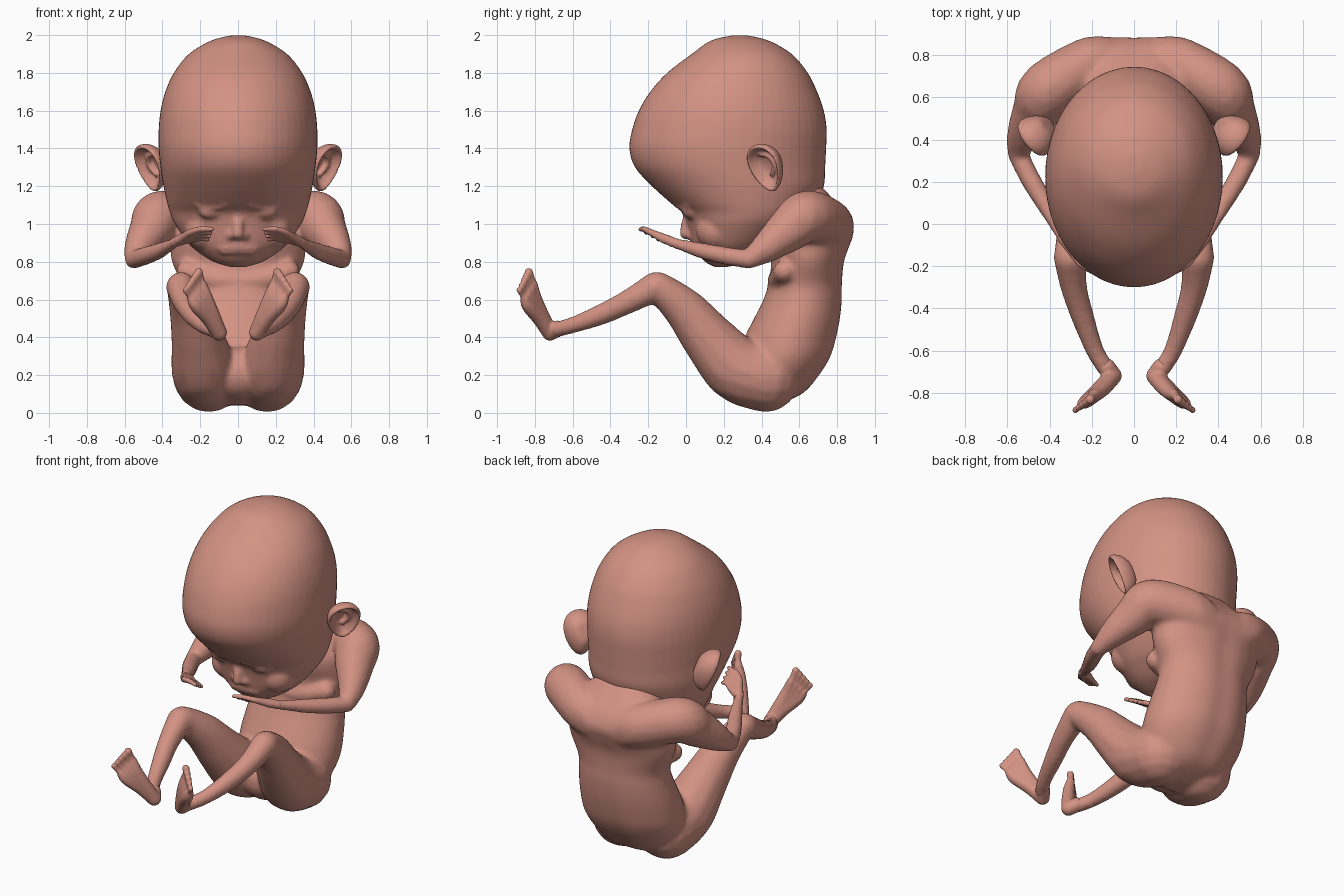
import bpy, bmesh, math
from mathutils import Vector

if "Cube" in bpy.data.objects:
    bpy.data.objects.remove(bpy.data.objects["Cube"])

skin = bpy.data.materials.new("skin")
skin.diffuse_color = (0.65, 0.288, 0.228, 1)
skin.use_nodes = True
skin.node_tree.nodes["Principled BSDF"].inputs["Base Color"].default_value = skin.diffuse_color


def spline(rows, steps):
    """Catmull-Rom interpolation of tuples of any length."""
    out = []
    for i in range(len(rows) - 1):
        p = [rows[max(0, min(len(rows) - 1, i + k))] for k in (-1, 0, 1, 2)]
        for j in range(steps):
            t = j / steps
            out.append([0.5 * (2 * b + (c - a) * t + (2 * a - 5 * b + 4 * c - d) * t * t
                               + (3 * b - a - 3 * c + d) * t ** 3) for a, b, c, d in zip(*p)])
    out.append(list(rows[-1]))
    return out


class Clay:
    """Collects overlapping closed shells that are later fused."""

    def __init__(self):
        self.verts, self.faces = [], []

    def rings(self, rings):
        """Bridge rings of points and close both ends."""
        o, n, m = len(self.verts), len(rings[0]), len(rings)
        for ring in rings:
            self.verts.extend(ring)
        for j in range(m - 1):
            for i in range(n):
                a, b = o + j * n + i, o + j * n + (i + 1) % n
                self.faces.append((a, b, b + n, a + n))
        self.faces.append(tuple(range(o + n - 1, o - 1, -1)))
        self.faces.append(tuple(range(o + (m - 1) * n, o + m * n)))

    def ball(self, x, y, z, r, scale=(1, 1, 1), n=14, m=8):
        rings = []
        for j in range(m + 1):
            lat = math.pi * (max(0.08, min(m - 0.08, j)) / m - 0.5)
            c, h = r * math.cos(lat), r * math.sin(lat)
            rings.append([(x + c * scale[0] * math.cos(2 * math.pi * i / n),
                           y + c * scale[1] * math.sin(2 * math.pi * i / n),
                           z + h * scale[2]) for i in range(n)])
        self.rings(rings)

    def limb(self, path, s=1, steps=6):
        """Rounded limb through (x, y, z, radius) points, mirrored by s."""
        for x, y, z, r in spline(path, steps):
            self.ball(s * x, y, z, r)

    def slices(self, rows, groove=0.0, n=56):
        """Stack of oval slices: (z, front y, back y, half width)."""
        rings = []
        for z, y0, y1, w in spline(rows, 5):
            ring = []
            for i in range(n):
                a = 2 * math.pi * i / n
                x, y = w * math.cos(a), (y0 + y1) / 2 + (y1 - y0) / 2 * math.sin(a)
                if math.sin(a) > 0:
                    y -= groove * math.exp(-(x / 0.07) ** 2)
                ring.append((x, y, z))
            rings.append(ring)
        self.rings(rings)

    def finish(self, name, voxel, smooth):
        me = bpy.data.meshes.new(name)
        me.from_pydata([tuple(v) for v in self.verts], [], self.faces)
        bm = bmesh.new()
        bm.from_mesh(me)
        bmesh.ops.recalc_face_normals(bm, faces=bm.faces)
        bm.to_mesh(me)
        bm.free()
        me.materials.append(skin)
        ob = bpy.data.objects.new(name, me)
        bpy.context.collection.objects.link(ob)
        m = ob.modifiers.new("fuse", 'REMESH')
        m.mode, m.voxel_size, m.use_smooth_shade = 'VOXEL', voxel, True
        m = ob.modifiers.new("soften", 'SMOOTH')
        m.factor, m.iterations = 0.5, smooth


# Body: torso, arms and legs fused together
body = Clay()
body.slices([(.04, .34, .48, .10), (.1, .27, .625, .22), (.2, .26, .715, .295), (.3, .28, .775, .325),
             (.4, .31, .805, .325), (.5, .36, .825, .315), (.6, .41, .835, .30), (.68, .435, .835, .30),
             (.8, .45, .845, .35), (.9, .42, .88, .36), (.97, .42, .895, .36), (1.05, .45, .86, .32),
             (1.12, .48, .80, .25), (1.2, .52, .73, .16)], groove=0.012)
for s in (1, -1):
    # shoulder blade, shoulder, upper arm
    body.limb([(.12, .76, .96, .13), (.22, .75, 1.0, .135), (.405, .64, 1.04, .138),
               (.455, .55, .975, .12), (.52, .43, .88, .083), (.552, .335, .812, .05)], s)
    # forearm
    body.limb([(.552, .335, .812, .05), (.495, .22, .83, .05), (.425, .10, .855, .045),
               (.365, -.01, .885, .034), (.33, -.08, .905, .028)], s)
    # buttock, thigh and knee
    body.limb([(.155, .42, .19, .187), (.18, .27, .235, .175), (.21, .13, .38, .145),
               (.25, 0, .54, .115), (.295, -.13, .655, .084), (.302, -.165, .666, .08)], s)
    # shin and ankle
    body.limb([(.302, -.165, .666, .08), (.285, -.3, .592, .065), (.24, -.45, .52, .056),
               (.185, -.6, .465, .045), (.13, -.69, .44, .043)], s)
# pelvis and lower belly between the thighs
body.ball(0, .30, .21, .15, (1.2, 1, .95), 28, 16)
# chest fold under the chin
body.limb([(-.27, .52, .75, .06), (-.14, .49, .71, .055), (0, .485, .70, .055),
           (.14, .49, .71, .055), (.27, .52, .75, .06)])
body.finish("body", 0.014, 10)

# Head: skull slices with nose, lids and lips added
HEAD = [(.772, .15, .22, .04), (.8, .10, .32, .13), (.85, .055, .42, .21), (.9, .03, .50, .265),
        (1.0, .005, .61, .335), (1.06, -.02, .66, .36), (1.11, -.08, .69, .375), (1.2, -.18, .73, .395),
        (1.3, -.27, .737, .41), (1.4, -.30, .742, .42), (1.5, -.285, .745, .42), (1.6, -.25, .73, .41),
        (1.7, -.19, .695, .385), (1.8, -.10, .645, .34), (1.9, .03, .56, .26), (1.97, .13, .44, .145),
        (1.998, .24, .33, .04)]


def face_y(x, z):
    """Front surface of the head at x, z."""
    a, b = next((p, q) for p, q in zip(HEAD, HEAD[1:]) if p[0] <= z <= q[0])
    t = (z - a[0]) / (b[0] - a[0])
    y0, y1, w = (a[k] + (b[k] - a[k]) * t for k in (1, 2, 3))
    return (y0 + y1) / 2 - (y1 - y0) / 2 * math.sqrt(max(0, 1 - (x / w) ** 2))


head = Clay()
head.slices(HEAD)
# nose
head.limb([(0, .015, 1.06, .024), (0, .0, 1.0, .028), (0, -.002, .95, .033)])
for s in (1, -1):
    head.ball(s * .036, .018, .94, .022)
    # closed eyelids and lash ridge
    head.ball(s * .14, face_y(.14, 1.07) + .035, 1.07, .06, (1.2, .8, .75), 24, 14)
    head.limb([(x, face_y(x, z) - .002, z, .009) for x, z in
               ((.07, 1.092), (.11, 1.082), (.16, 1.082), (.22, 1.096))], s)
    # cheeks
    head.ball(s * .17, face_y(.17, .97) + .105, .97, .11, (1, 1, 1), 32, 20)
# lips
for z, w, r in ((.88, .10, .014), (.857, .085, .015)):
    head.limb([(w * k / 2, face_y(w * k / 2, z) + .002, z - .004 * abs(k), r * (1 - .12 * abs(k)))
               for k in (-2, -1, 0, 1, 2)])
head.finish("head", 0.013, 3)

# Ears: cupped shells with a rolled rim
up = Vector((.25, -.32, .91)).normalized()
out = Vector((.60, .78, 0))
out = (out - up * out.dot(up)).normalized()
front = out.cross(up).normalized()
if front.y > 0:
    front = -front
for s, side in ((1, "left"), (-1, "right")):
    ear = Clay()
    rings = []
    for k, d in spline([(.15, -.08), (.5, -.075), (.85, -.04), (1, .0), (.98, .02), (.88, .022),
                        (.78, .0), (.5, -.03), (.1, -.04)], 3):
        ring = []
        for i in range(36):
            a = 2 * math.pi * i / 36
            p = Vector((.462, .425, 1.30)) + up * (.134 * k * math.sin(a)) + front * d \
                + out * (.098 * k * math.cos(a) * (1 + .25 * math.sin(a)))
            ring.append((s * p.x, p.y, p.z))
        rings.append(ring)
    ear.rings(rings)
    # inner fold
    c = Vector((.458, .42, 1.30))
    ear.limb([(*(c + up * u + out * o + front * -.022), .014) for u, o in
              ((.07, -.02), (.05, .03), (0, .045), (-.05, .01))], s)
    ear.finish(side + "_ear", 0.008, 3)

for s, side in ((1, "left"), (-1, "right")):
    # Hand: palm, four fingers and a thumb
    hand = Clay()
    for k in range(4):
        knuckle = (.235 + .004 * k, -.185 + .026 * k, .955 - .013 * k, .018)
        hand.limb([(.335, -.07, .903, .027), (.285, -.135 + .016 * k, .932 - .006 * k, .023), knuckle], s)
        hand.limb([knuckle, (.185 + .004 * k, -.222 + .028 * k, .972 - .016 * k, .0155),
                   (.138 + .008 * k, -.242 + .032 * k, .972 - .018 * k, .012)], s)
    hand.limb([(.31, -.11, .915, .022), (.255, -.185, .955, .018), (.20, -.225, .975, .013)], s)
    hand.finish(side + "_hand", 0.007, 2)

    # Foot: heel, sole and five toes
    foot = Clay()
    foot.limb([(.13, -.68, .445, .044), (.10, -.72, .425, .043)], s)
    for k in range(4):
        t = k / 3
        foot.limb([(.10, -.72, .425, .043), (.135 + .02 * t, -.765 - .01 * t, .52 - .02 * t, .04),
                   (.17 + .05 * t, -.80 - .035 * t, .615 - .05 * t, .035),
                   (.19 + .055 * t, -.81 - .042 * t, .68 - .075 * t, .026)], s)
    for k in range(5):
        t = k / 4
        r = .023 - .007 * t
        foot.limb([(.19 + .058 * t, -.81 - .045 * t, .68 - .075 * t, r),
                   (.20 + .066 * t, -.82 - .052 * t, .715 - .085 * t, r * .85),
                   (.208 + .07 * t, -.832 - .05 * t, .745 - .095 * t, r)], s, 4)
    foot.finish(side + "_foot", 0.008, 2)
